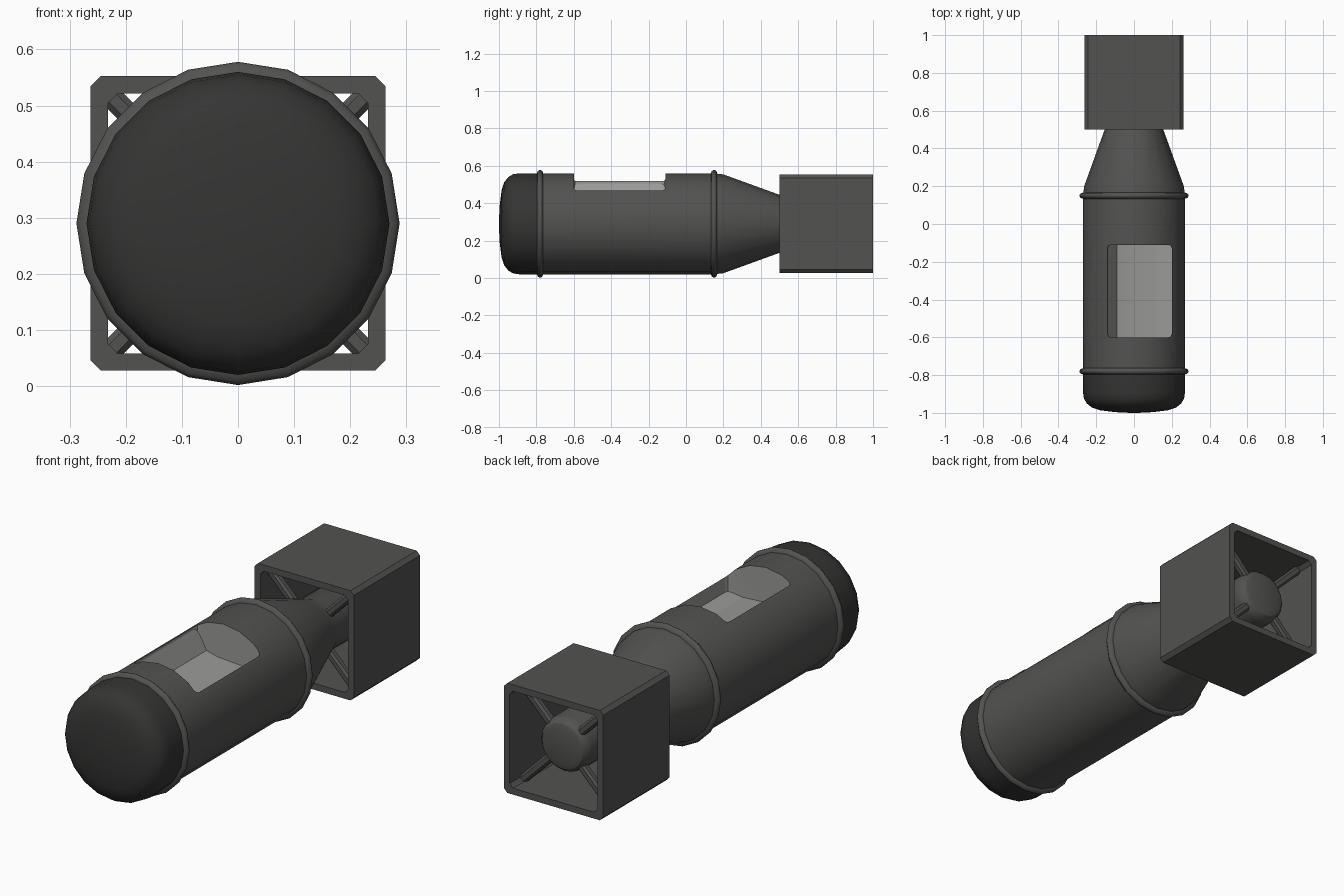
import bpy, bmesh, math
from mathutils import Matrix, Vector

if "Cube" in bpy.data.objects:
    bpy.data.objects.remove(bpy.data.objects["Cube"])

AXIS_Z = 0.29
SIDES = 20


def material(name, v):
    m = bpy.data.materials.new(name)
    m.diffuse_color = (v, v, v * 0.97, 1)
    m.use_nodes = True
    m.node_tree.nodes["Principled BSDF"].inputs["Base Color"].default_value = m.diffuse_color
    return m


SHELL = material("shell_grey", 0.085)
DARK = material("nose_dark", 0.035)
PALE = material("recess_pale", 0.32)


def finish(bm, name, mats, smooth=None):
    bmesh.ops.recalc_face_normals(bm, faces=bm.faces[:])
    me = bpy.data.meshes.new(name)
    bm.to_mesh(me)
    bm.free()
    ob = bpy.data.objects.new(name, me)
    bpy.context.collection.objects.link(ob)
    for m in mats:
        me.materials.append(m)
    if smooth:
        smooth_by_angle(ob, smooth)
    return ob


def smooth_by_angle(ob, deg):
    bpy.ops.object.select_all(action='DESELECT')
    ob.select_set(True)
    bpy.context.view_layer.objects.active = ob
    bpy.ops.object.shade_smooth_by_angle(angle=math.radians(deg))


def lathe(name, profile, mat, extra=(), smooth=35):
    """Spin (y, radius) pairs around the long axis and cap both ends."""
    bm = bmesh.new()
    rings = []
    for y, r in profile:
        rings.append([bm.verts.new((r * math.sin(math.tau * i / SIDES), y,
                                    AXIS_Z + r * math.cos(math.tau * i / SIDES)))
                      for i in range(SIDES)])
    for a, b in zip(rings, rings[1:]):
        for i in range(SIDES):
            j = (i + 1) % SIDES
            bm.faces.new((a[i], a[j], b[j], b[i]))
    bm.faces.new(rings[0])
    bm.faces.new(rings[-1])
    return finish(bm, name, [mat, *extra], smooth)


def prism(outline, y0, y1):
    """Extrude an (x, z) outline along y."""
    bm = bmesh.new()
    a = [bm.verts.new((x, y0, z)) for x, z in outline]
    b = [bm.verts.new((x, y1, z)) for x, z in outline]
    n = len(a)
    for i in range(n):
        bm.faces.new((a[i], a[(i + 1) % n], b[(i + 1) % n], b[i]))
    bm.faces.new(a)
    bm.faces.new(b)
    return bm


# Main body, cone and tail stem
body = lathe("body", [(-0.78, 0.27), (0.15, 0.27), (0.20, 0.264), (0.50, 0.155),
                      (0.57, 0.13), (0.89, 0.13), (0.915, 0.124), (0.933, 0.108),
                      (0.94, 0.085)], SHELL, [PALE])

# Rounded nose
lathe("nose", [(-1.0, 0.02), (-0.996, 0.10), (-0.986, 0.18), (-0.972, 0.222),
               (-0.95, 0.25), (-0.925, 0.265), (-0.89, 0.27), (-0.78, 0.27)], DARK, smooth=50)

# Raised bands
for label, y in (("front_band", -0.78), ("rear_band", 0.15)):
    lathe(label, [(y - 0.018, 0.265), (y - 0.013, 0.281), (y - 0.004, 0.288),
                  (y + 0.004, 0.288), (y + 0.013, 0.281), (y + 0.018, 0.265)], SHELL, smooth=60)

# Recessed hatch cut into the top
bm = prism([(-0.14, 0.7), (-0.14, 0.505), (-0.09, 0.41), (-0.03, 0.395),
            (0.12, 0.385), (0.20, 0.395), (0.20, 0.7)], -0.60, -0.11)
corners = [e for e in bm.edges
           if abs(e.verts[0].co.x - e.verts[1].co.x) < 1e-4
           and abs(e.verts[0].co.y - e.verts[1].co.y) < 1e-4]
bmesh.ops.bevel(bm, geom=corners, offset=0.018, segments=2, affect='EDGES', profile=0.5)
for f in bm.faces:
    f.material_index = 1
cutter = finish(bm, "hatch_cutter", [SHELL, PALE])
cut = body.modifiers.new("hatch", 'BOOLEAN')
cut.operation = 'DIFFERENCE'
cut.solver = 'EXACT'
cut.object = cutter
bpy.context.view_layer.objects.active = body
bpy.ops.object.modifier_apply(modifier=cut.name)
bpy.data.objects.remove(cutter)
smooth_by_angle(body, 30)


# Square tail shroud with chamfered corners, open at both ends
def octagon(h, c):
    pts = [(h, h - c), (h - c, h), (c - h, h), (-h, h - c),
           (-h, c - h), (c - h, -h), (h - c, -h), (h, c - h)]
    return [(x, z + AXIS_Z) for x, z in pts]


bm = bmesh.new()
loops = [[bm.verts.new((x, y, z)) for x, z in octagon(h, 0.018)]
         for h, y in ((0.2625, 0.5), (0.2625, 1.0), (0.232, 1.0), (0.232, 0.5))]
for a, b in zip(loops, loops[1:] + loops[:1]):
    for i in range(8):
        j = (i + 1) % 8
        bm.faces.new((a[i], a[j], b[j], b[i]))
finish(bm, "tail_shroud", [SHELL])

# Diagonal struts from the stem to the shroud corners, front and rear sets
for label, y in (("front", 0.56), ("rear", 0.90)):
    for k in range(4):
        bm = bmesh.new()
        bmesh.ops.create_cube(bm, size=1, matrix=Matrix.Diagonal((0.22, 0.04, 0.04, 1)))
        bmesh.ops.translate(bm, vec=Vector((0.21, 0, 0)), verts=bm.verts)
        long_edges = [e for e in bm.edges if abs(e.verts[0].co.x - e.verts[1].co.x) > 0.1]
        bmesh.ops.bevel(bm, geom=long_edges, offset=0.01, segments=1, affect='EDGES')
        turn = Matrix.Rotation(math.radians(45 + 90 * k), 4, 'Y')
        bm.transform(Matrix.Translation((0, y, AXIS_Z)) @ turn)
        finish(bm, f"{label}_strut_{k + 1}", [SHELL])
